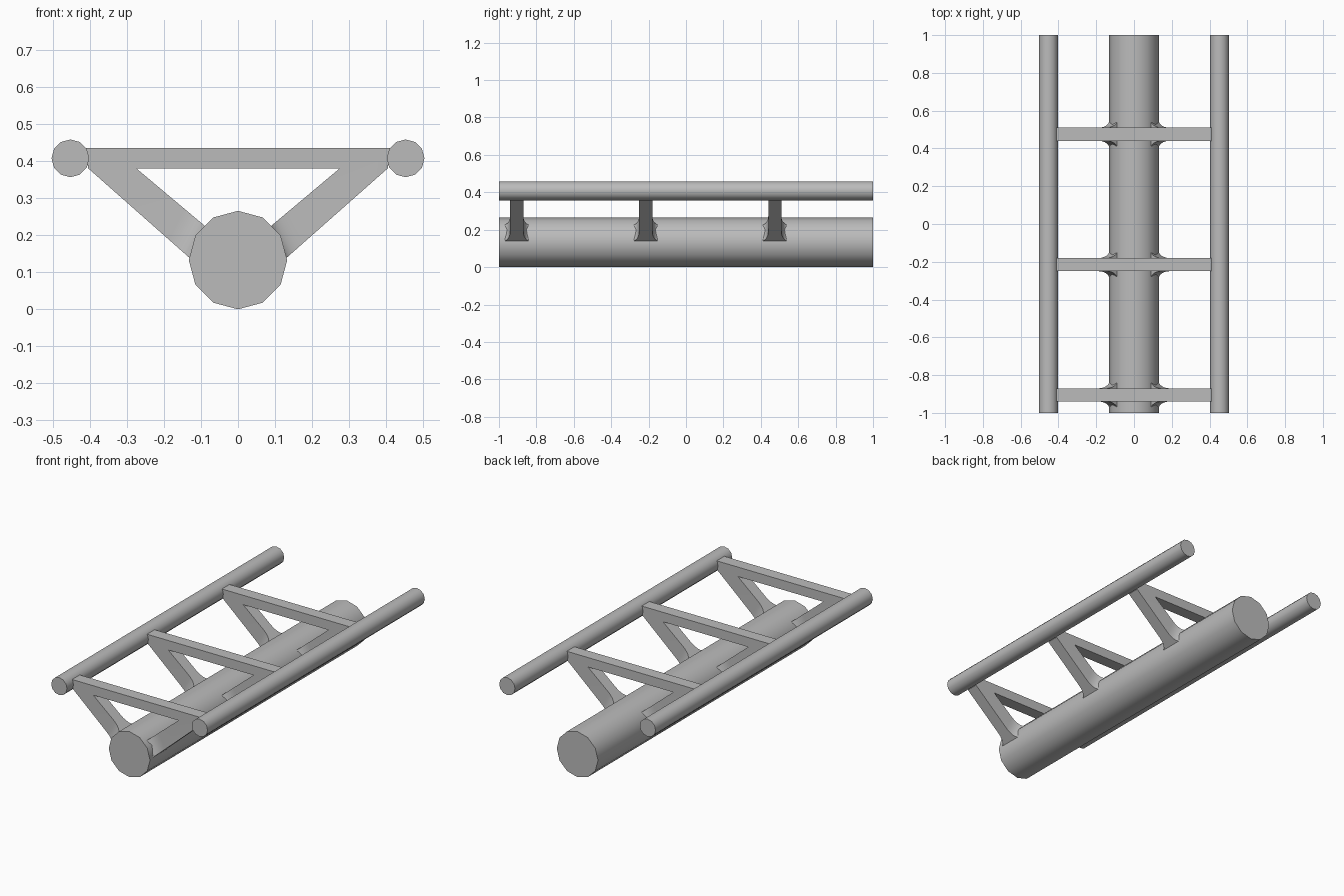
import bpy
import bmesh
import math

cube = bpy.data.objects.get("Cube")
if cube:
    bpy.data.objects.remove(cube, do_unlink=True)

grey = bpy.data.materials.new("plain grey")
grey.use_nodes = True
grey.diffuse_color = (0.5, 0.5, 0.5, 1)
grey.node_tree.nodes["Principled BSDF"].inputs["Base Color"].default_value = (0.5, 0.5, 0.5, 1)


def finish(obj, name, angle):
    obj.name = name
    obj.data.materials.append(grey)
    bpy.ops.object.select_all(action='DESELECT')
    obj.select_set(True)
    bpy.context.view_layer.objects.active = obj
    bpy.ops.object.shade_smooth_by_angle(angle=math.radians(angle))


def tube(name, x, z, radius):
    bpy.ops.mesh.primitive_cylinder_add(vertices=12, radius=radius, depth=2,
                                        location=(x, 0, z), rotation=(math.pi / 2, 0, 0))
    finish(bpy.context.object, name, 40)


# Long tubes
tube("main_pipe", 0, 0.133, 0.133)
tube("left_rail", 0.453, 0.408, 0.051)
tube("right_rail", -0.453, 0.408, 0.051)

# Half of a frame as stations: inner point, outer point, half thickness
HALF = 0.035
INNER, OUTER = (0.275, 0.381), (0.405, 0.381)
FOOT_IN, FOOT_OUT = (0.088, 0.224), (0.13, 0.138)
stations = [((0, 0.381), (0, 0.436), HALF),
            (INNER, (0.275, 0.436), HALF),
            (INNER, (0.412, 0.436), HALF),
            (INNER, OUTER, HALF)]


def toward(foot, top, distance):
    length = math.dist(foot, top)
    return tuple(f + (t - f) * distance / length for f, t in zip(foot, top))


# Curved flare where the strut meets the pipe
STEPS = 6
for i in range(STEPS + 1):
    a = math.pi / 2 * i / STEPS
    distance = 0.075 * (1 - math.sin(a))
    stations.append((toward(FOOT_IN, INNER, distance), toward(FOOT_OUT, OUTER, distance),
                     HALF + 0.04 * (1 - math.cos(a))))


def frame(name, y):
    bm = bmesh.new()
    rings = []
    for (xi, zi), (xo, zo), w in stations:
        corners = ((xi, -w, zi), (xo, -w, zo), (xo, w, zo), (xi, w, zi))
        rings.append([bm.verts.new(c) for c in corners])
    for r, s in zip(rings, rings[1:]):
        for k in range(4):
            j = (k + 1) % 4
            bm.faces.new((r[k], r[j], s[j], s[k]))
    bm.faces.new(rings[-1])
    bmesh.ops.remove_doubles(bm, verts=bm.verts, dist=0.0001)
    # Mirror the half across the middle
    geom = bm.verts[:] + bm.edges[:] + bm.faces[:]
    bmesh.ops.mirror(bm, geom=geom, axis='X', merge_dist=0.0001)
    bmesh.ops.dissolve_limit(bm, angle_limit=0.01, verts=bm.verts, edges=bm.edges)
    bmesh.ops.recalc_face_normals(bm, faces=bm.faces)
    mesh = bpy.data.meshes.new(name)
    bm.to_mesh(mesh)
    bm.free()
    obj = bpy.data.objects.new(name, mesh)
    obj.location.y = y
    bpy.context.collection.objects.link(obj)
    finish(obj, name, 30)


# Three triangular frames along the pipe
for label, y in (("front_frame", -0.905), ("middle_frame", -0.215), ("back_frame", 0.475)):
    frame(label, y)
